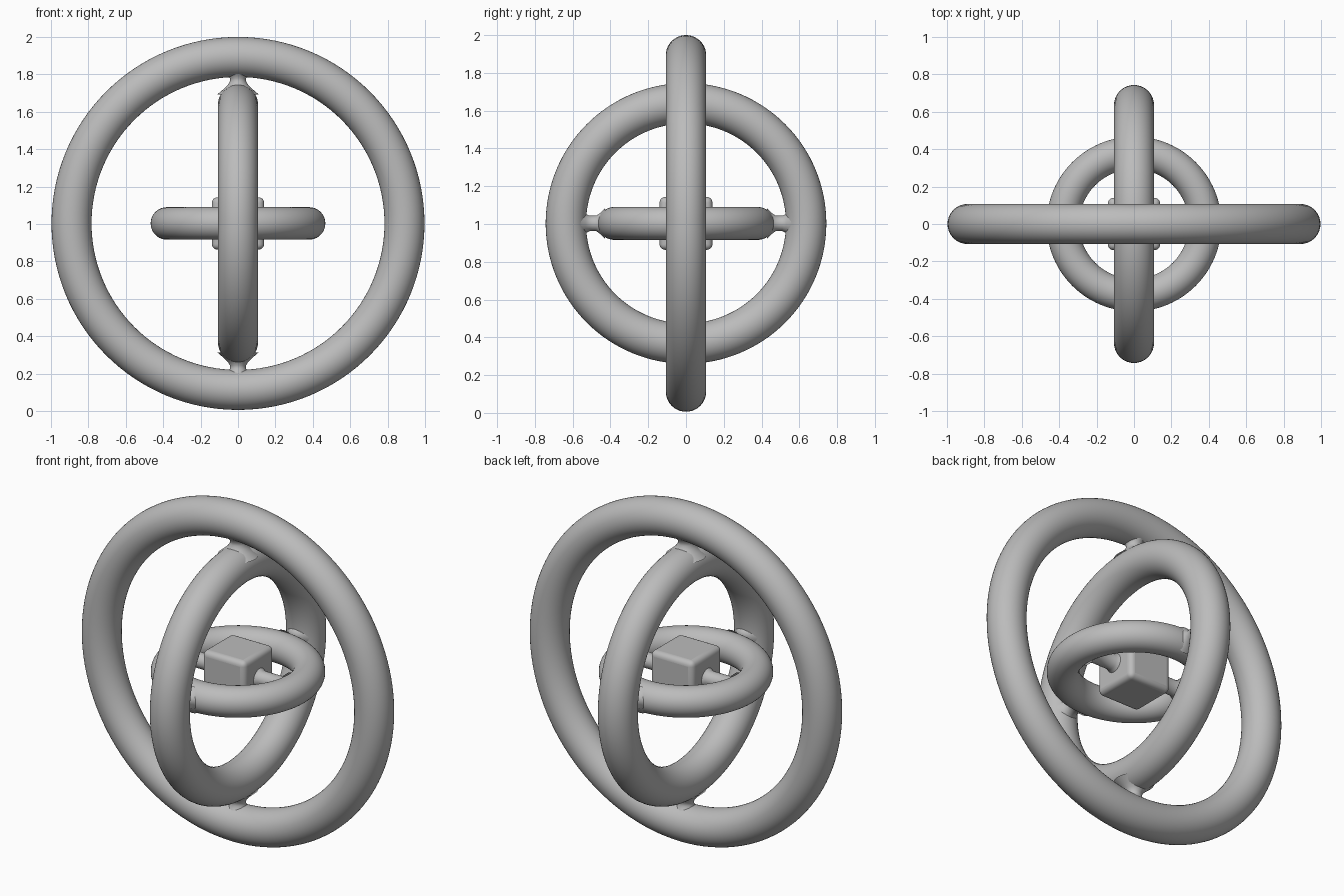
import bpy, bmesh, math
from mathutils import Matrix, Vector

if "Cube" in bpy.data.objects:
    bpy.data.objects.remove(bpy.data.objects["Cube"])

CENTRE = Vector((0, 0, 1.003))
grey = bpy.data.materials.new("plain_grey")
grey.diffuse_color = (0.5, 0.5, 0.5, 1)
grey.use_nodes = True
grey.node_tree.nodes["Principled BSDF"].inputs["Base Color"].default_value = grey.diffuse_color


def finish(obj, name, angle=60):
    obj.name = name
    obj.data.materials.append(grey)
    bpy.ops.object.select_all(action='DESELECT')
    obj.select_set(True)
    bpy.context.view_layer.objects.active = obj
    bpy.ops.object.shade_smooth_by_angle(angle=math.radians(angle))
    return obj


def ring(name, major, minor, rot):
    bpy.ops.mesh.primitive_torus_add(major_radius=major, minor_radius=minor, major_segments=128,
                                     minor_segments=40, location=CENTRE, rotation=rot)
    return finish(bpy.context.object, name)


def pivot(name, direction, profile, segments=32):
    """Lathe a (distance, radius) profile around an axis through the centre."""
    bm = bmesh.new()
    verts = [bm.verts.new((r, 0, d)) for d, r in profile]
    edges = [bm.edges.new(p) for p in zip(verts, verts[1:])]
    bmesh.ops.spin(bm, geom=verts + edges, axis=(0, 0, 1), cent=(0, 0, 0),
                   angle=math.tau, steps=segments)
    bmesh.ops.remove_doubles(bm, verts=bm.verts, dist=1e-5)
    bmesh.ops.recalc_face_normals(bm, faces=bm.faces)
    turn = Vector((0, 0, 1)).rotation_difference(Vector(direction)).to_matrix().to_4x4()
    bm.transform(Matrix.Translation(CENTRE) @ turn)
    mesh = bpy.data.meshes.new(name)
    bm.to_mesh(mesh)
    bm.free()
    obj = bpy.data.objects.new(name, mesh)
    bpy.context.collection.objects.link(obj)
    return finish(obj, name)


# Three nested rings, each square to the next
ring("outer_ring", 0.89, 0.107, (math.pi / 2, 0, 0))
ring("middle_ring", 0.636, 0.107, (0, math.pi / 2, 0))
ring("inner_ring", 0.38, 0.087, (0, 0, 0))

# Rounded core block
bpy.ops.mesh.primitive_cube_add(size=0.28, location=CENTRE)
core = bpy.context.object
bevel = core.modifiers.new("rounded_edges", 'BEVEL')
bevel.width = 0.03
bevel.segments = 5
finish(core, "core_block", 30)

# Pivot pins with flared ends, in opposite pairs
outer_pin = [(0.69, 0.11), (0.72, 0.075), (0.74, 0.055), (0.76, 0.043), (0.775, 0.043), (0.79, 0.05), (0.82, 0.07)]
middle_pin = [(0.43, 0.08), (0.455, 0.055), (0.475, 0.041), (0.51, 0.041), (0.53, 0.05), (0.56, 0.075)]
core_pin = [(0.13, 0.06), (0.145, 0.052), (0.16, 0.044), (0.275, 0.044), (0.295, 0.052), (0.32, 0.075)]
for side, word in ((1, "a"), (-1, "b")):
    # tiny skew keeps the half-turn axis well defined
    pivot("outer_pivot_" + word, (0, 1e-6, side), outer_pin)
    pivot("middle_pivot_" + word, (0, side, 0), middle_pin)
    pivot("core_pivot_" + word, (side, 0, 0), core_pin)
